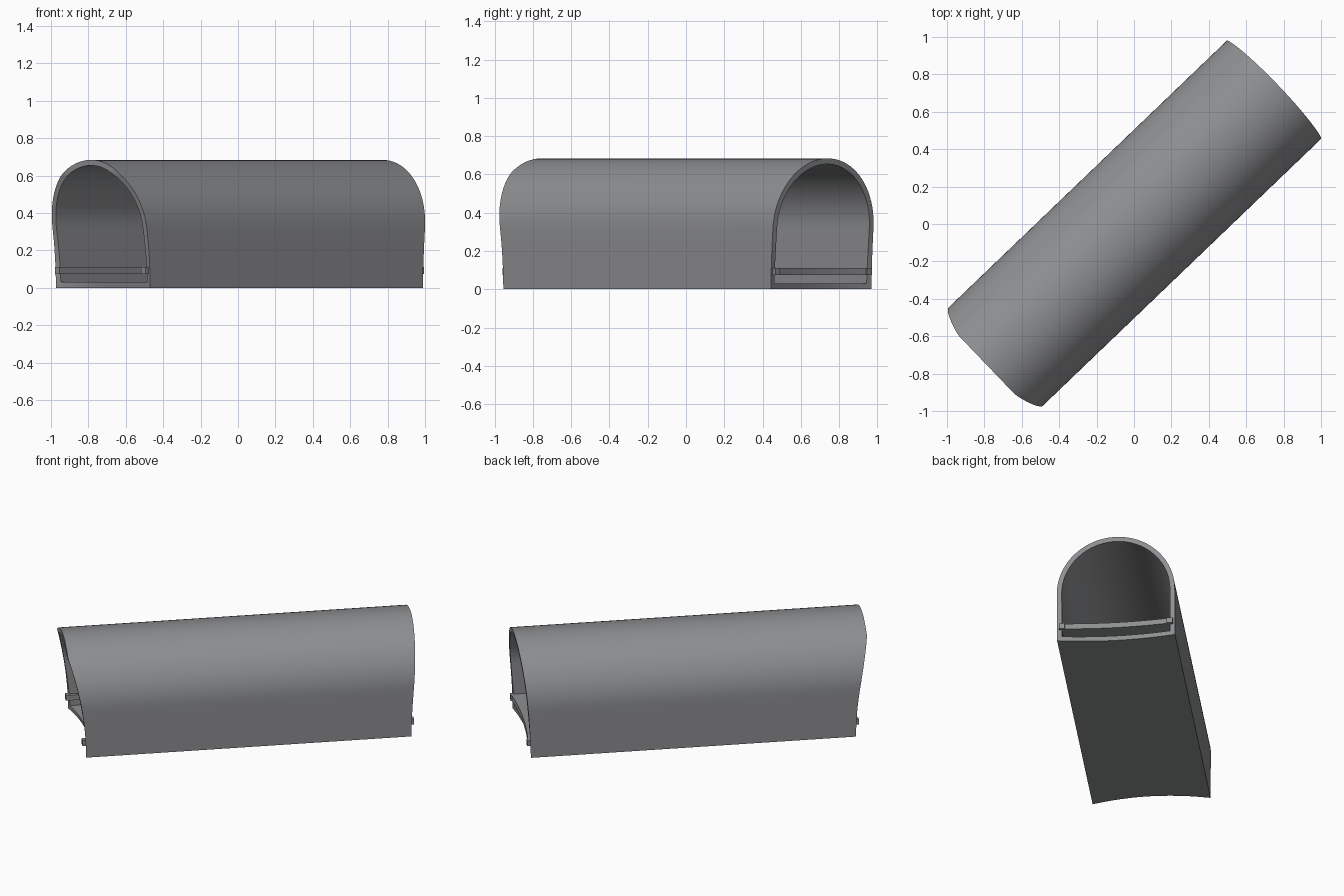
import bpy
import bmesh
from math import cos, sin, pi, radians
from mathutils import Matrix

cube = bpy.data.objects.get("Cube")
if cube:
    bpy.data.objects.remove(cube, do_unlink=True)

HALF, TOP, WALL = 0.364, 0.684, 0.03
SPRING = TOP - HALF
TURN = Matrix.Rotation(radians(43.8), 4, 'Z')

grey = bpy.data.materials.new("concrete grey")
colour = (0.27, 0.275, 0.285, 1)
grey.diffuse_color = colour
grey.use_nodes = True
grey.node_tree.nodes["Principled BSDF"].inputs["Base Color"].default_value = colour


def hollow(v, z, depth):
    """Inward sweep of the floor edge, fading out up the walls."""
    return depth * max(0, 1 - (v / HALF) ** 2) * max(0, 1 - z / 0.3)


def near_end(v, z):
    return -1.0 - 0.09 * min(1, z / 0.61) ** 2 + hollow(v, z, 0.06)


def far_end(v, z):
    return 1.02 + 0.05 * (z / TOP) ** 1.5 - hollow(v, z, 0.035)


def finish(bm, name):
    bmesh.ops.recalc_face_normals(bm, faces=bm.faces)
    bm.transform(TURN)
    mesh = bpy.data.meshes.new(name)
    bm.to_mesh(mesh)
    bm.free()
    mesh.materials.append(grey)
    obj = bpy.data.objects.new(name, mesh)
    bpy.context.collection.objects.link(obj)
    bpy.ops.object.select_all(action='DESELECT')
    obj.select_set(True)
    bpy.context.view_layer.objects.active = obj
    bpy.ops.object.shade_smooth_by_angle(angle=radians(35))
    return obj


def section(inset):
    """Closed arch outline: floor, straight wall, half-round roof, wall."""
    r, base = HALF - inset, inset
    floor = [(-r + 2 * r * i / 12, base) for i in range(13)]
    wall = [base + (SPRING - base) * i / 6 for i in range(1, 6)]
    roof = [(r * cos(pi * i / 40), SPRING + r * sin(pi * i / 40)) for i in range(41)]
    return floor + [(r, z) for z in wall] + roof + [(-r, z) for z in reversed(wall)]


# Tunnel shell, hollow with open shaped ends
bm = bmesh.new()
rings = []
for inset, end in ((0, near_end), (0, far_end), (WALL, far_end), (WALL, near_end)):
    rings.append([bm.verts.new((end(v, z), -v, z)) for v, z in section(inset)])
for k in range(4):
    a, b = rings[k], rings[(k + 1) % 4]
    for i in range(len(a)):
        j = (i + 1) % len(a)
        bm.faces.new((a[i], a[j], b[j], b[i]))
finish(bm, "tunnel_shell")

# Side rails running the full length just above the floor
for side, name in ((1, "left_rail"), (-1, "right_rail")):
    bm = bmesh.new()
    bmesh.ops.create_cube(bm, size=1)
    bm.transform(Matrix.Translation((0.01, side * 0.333, 0.092))
                 @ Matrix.Diagonal((2.06, 0.036, 0.036, 1)))
    finish(bm, name)

# Curved cross ledge at the far opening
bm = bmesh.new()
rows = []
for i in range(13):
    v = -0.34 + 0.68 * i / 12
    front = far_end(v, 0.09) + 0.016
    rows.append([bm.verts.new((u, -v, z)) for u, z in
                 ((front - 0.1, 0.074), (front, 0.074), (front, 0.11), (front - 0.1, 0.11))])
for a, b in zip(rows, rows[1:]):
    for k in range(4):
        n = (k + 1) % 4
        bm.faces.new((a[k], a[n], b[n], b[k]))
bm.faces.new(rows[0])
bm.faces.new(rows[-1])
finish(bm, "far_ledge")
